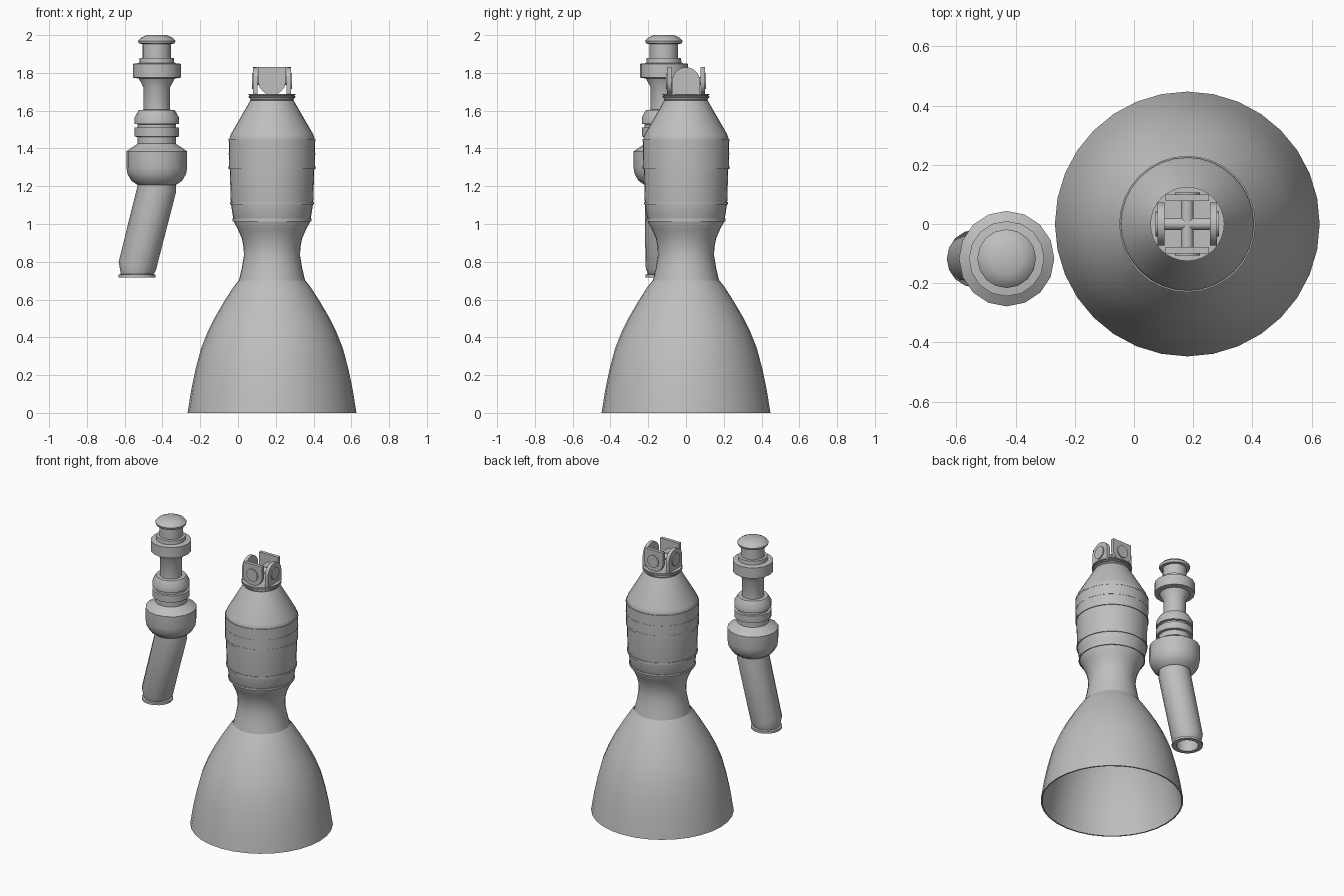
import bpy, bmesh, math
from mathutils import Matrix, Vector

if "Cube" in bpy.data.objects:
    bpy.data.objects.remove(bpy.data.objects["Cube"])

metal = bpy.data.materials.new("grey metal")
metal.diffuse_color = (0.52, 0.52, 0.52, 1)
metal.use_nodes = True
metal.node_tree.nodes["Principled BSDF"].inputs["Base Color"].default_value = metal.diffuse_color

EX, EY = 0.18, 0.0       # engine axis
PX, PY = -0.43, -0.117   # turbopump axis
GZ = 1.757               # gimbal pivot height


def finish(name, bm, angle=32, recalc=True):
    if recalc:
        bmesh.ops.recalc_face_normals(bm, faces=bm.faces)
    me = bpy.data.meshes.new(name)
    bm.to_mesh(me)
    bm.free()
    me.materials.append(metal)
    me.shade_smooth()
    me.set_sharp_from_angle(angle=math.radians(angle))
    ob = bpy.data.objects.new(name, me)
    bpy.context.collection.objects.link(ob)
    return ob


def lathe(name, profile, cx, cy, sides, closed=False, angle=32):
    """Revolve (r, z[, x shift, tilt]) rings; r = 0 closes an end."""
    bm = bmesh.new()
    rings = []
    for p in profile:
        r, z, dx, k = (list(p) + [0, 0])[:4]
        if r == 0:
            rings.append([bm.verts.new((cx + dx, cy, z))])
            continue
        ring = []
        for i in range(sides):
            a = 2 * math.pi * i / sides
            x = r * math.cos(a)
            ring.append(bm.verts.new((cx + dx + x, cy + r * math.sin(a), z + k * x)))
        rings.append(ring)
    pairs = list(zip(rings, rings[1:]))
    if closed:
        pairs.append((rings[-1], rings[0]))
    for a, b in pairs:
        for i in range(sides):
            j = (i + 1) % sides
            f = [a[i % len(a)], a[j % len(a)], b[j % len(b)], b[i % len(b)]]
            bm.faces.new(list(dict.fromkeys(f)))
    return finish(name, bm, angle)


# nozzle bell with inner wall up to the chamber
bell = [(0.447, 0), (0.428, 0.12), (0.405, 0.23), (0.376, 0.34), (0.34, 0.43),
        (0.30, 0.51), (0.25, 0.595), (0.205, 0.665), (0.178, 0.70)]
throat = [(0.160, 0.765), (0.149, 0.83), (0.150, 0.875), (0.160, 0.925), (0.180, 0.97), (0.203, 1.015)]
inner = [(r - 0.009, z) for r, z in bell + throat[:4]]
lathe("nozzle_bell", [(0, 0.925)] + inner[::-1] + bell, EX, EY, 32)

# throat and combustion chamber
lathe("combustion_chamber",
      [(0.178, 0.69)] + throat + [(0.218, 1.11), (0.224, 1.30), (0.225, 1.455),
       (0.218, 1.475), (0.114, 1.655), (0, 1.655)], EX, EY, 32)

# raised bands around the body
for i, (r, z, h) in enumerate([(0.182, 0.689, 0.008), (0.209, 1.021, 0.014), (0.222, 1.109, 0.014),
                               (0.229, 1.299, 0.014), (0.230, 1.371, 0.008), (0.230, 1.443, 0.012)]):
    q = h / 2
    lathe(f"body_band_{i + 1}", [(r - 0.02, z - q), (r, z - q), (r, z + q), (r - 0.02, z + q)],
          EX, EY, 32, closed=True)

# upper casing between the top bands
lathe("upper_casing", [(0.22, 1.30), (0.2275, 1.305), (0.2285, 1.37), (0.2285, 1.437), (0.22, 1.445)], EX, EY, 32)

# flange under the gimbal
lathe("gimbal_flange", [(0, 1.652), (0.110, 1.652), (0.117, 1.660), (0.117, 1.667), (0.125, 1.669),
                        (0.125, 1.676), (0.117, 1.677), (0.117, 1.681), (0.125, 1.682), (0.125, 1.689),
                        (0, 1.689)], EX, EY, 32)


def lug(name, turn, up):
    """Clevis plate: half round at the pivot end, square at the other."""
    bm = bmesh.new()
    w = 0.073
    pts = [(w * math.cos(math.pi * i / 14), w * math.sin(math.pi * i / 14)) for i in range(15)]
    pts += [(-w, -0.073), (w, -0.073)]
    f = bm.faces.new([bm.verts.new((x, -0.077, z * up)) for x, z in pts])
    ext = bmesh.ops.extrude_face_region(bm, geom=[f])
    bmesh.ops.translate(bm, vec=(0, -0.023, 0),
                        verts=[v for v in ext["geom"] if isinstance(v, bmesh.types.BMVert)])
    # round pin boss on the outer side
    bmesh.ops.create_cone(bm, cap_ends=True, segments=20, radius1=0.042, radius2=0.042, depth=0.02,
                          matrix=Matrix.Translation((0, -0.097, 0)) @ Matrix.Rotation(math.pi / 2, 4, 'X'))
    bm.transform(Matrix.Translation((EX, EY, GZ)) @ Matrix.Rotation(turn, 4, 'Z'))
    finish(name, bm)


for i in range(4):
    lug(("upper" if i % 2 == 0 else "lower") + f"_gimbal_lug_{i // 2 + 1}",
        i * math.pi / 2, -1 if i % 2 == 0 else 1)

# gimbal cross pins
bm = bmesh.new()
for axis in 'XY':
    bmesh.ops.create_cone(bm, cap_ends=True, segments=16, radius1=0.021, radius2=0.021, depth=0.17,
                          matrix=Matrix.Translation((EX, EY, GZ)) @ Matrix.Rotation(math.pi / 2, 4, axis))
finish("gimbal_cross", bm)

# turbopump body, top to bottom
lathe("turbopump_body",
      [(0, 2.0), (0.053, 2.0), (0.085, 1.985), (0.099, 1.97), (0.094, 1.955), (0.075, 1.953),
       (0.075, 1.88), (0.091, 1.878), (0.093, 1.852), (0.127, 1.848), (0.127, 1.775), (0.095, 1.77),
       (0.071, 1.725), (0.071, 1.605), (0.095, 1.603), (0.117, 1.565), (0.117, 1.53), (0.102, 1.528),
       (0.102, 1.512), (0.117, 1.51), (0.117, 1.463), (0.101, 1.46), (0.101, 1.425), (0.161, 1.385),
       (0.161, 1.30), (0.155, 1.265), (0.135, 1.23), (0.105, 1.208), (0, 1.20)], PX, PY, 16)

# slanted outlet duct, open at the bottom
lathe("outlet_duct",
      [(0.101, 1.212), (0.101, 1.185, 0, -0.2), (0.098, 0.775, -0.104, -0.25), (0.086, 0.735, -0.104),
       (0.098, 0.732, -0.104), (0.098, 0.717, -0.104), (0.070, 0.717, -0.104), (0.070, 0.78, -0.102),
       (0.080, 1.17), (0, 1.17)], PX, PY, 16)
